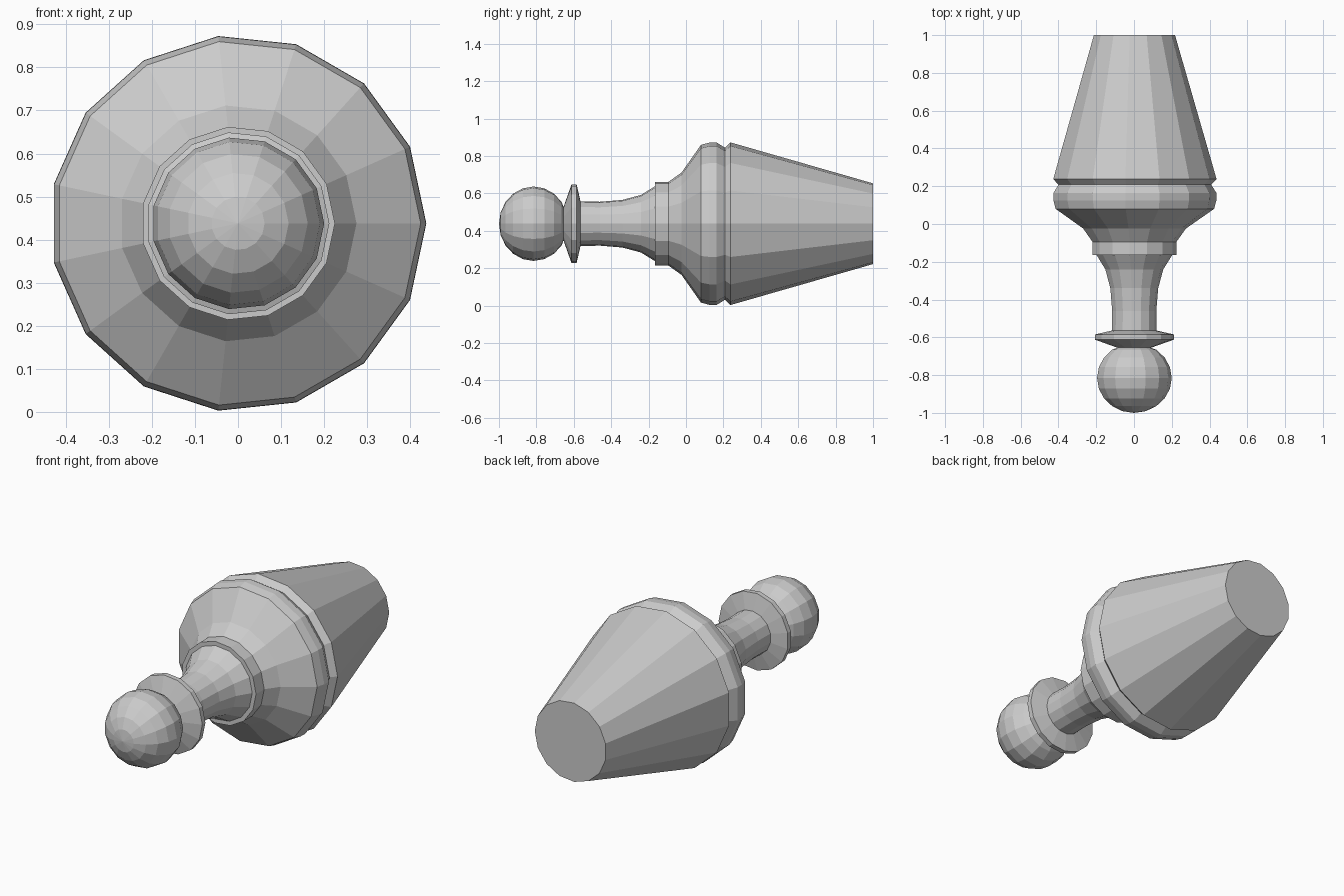
import bpy, bmesh
from math import sin, cos, pi, radians

if "Cube" in bpy.data.objects:
    bpy.data.objects.remove(bpy.data.objects["Cube"])

SIDES = 15
CENTRE_Z = 0.438


def lathe(name, profile, cap_end=False):
    """Revolve (y, radius) points about the y axis; radius 0 makes a pole."""
    bm = bmesh.new()
    rings = []
    for y, r in profile:
        count = SIDES if r > 0 else 1
        rings.append([bm.verts.new((r * cos(2 * pi * i / SIDES), y,
                                    CENTRE_Z + r * sin(2 * pi * i / SIDES)))
                      for i in range(count)])
    for a, b in zip(rings, rings[1:]):
        for i in range(SIDES):
            j = (i + 1) % SIDES
            if len(a) == 1:
                bm.faces.new((a[0], b[j], b[i]))
            else:
                bm.faces.new((a[i], a[j], b[j], b[i]))
    if cap_end:
        bm.faces.new(rings[-1])
    bmesh.ops.recalc_face_normals(bm, faces=bm.faces)
    mesh = bpy.data.meshes.new(name)
    bm.to_mesh(mesh)
    bm.free()
    obj = bpy.data.objects.new(name, mesh)
    bpy.context.collection.objects.link(obj)
    return obj


# Slightly flattened ball at the tip, ending at the neck
ball = [(-0.815 - 0.185 * cos(radians(a)), 0.2 * sin(radians(a)) if a else 0)
        for a in range(0, 145, 18)]
lathe("ball_tip", ball + [(-0.655, 0.09)])

# Thin flared disc behind the ball
lathe("collar_disc", [(-0.655, 0.09), (-0.612, 0.212), (-0.585, 0.212), (-0.564, 0.12)])

# Slender flaring stem
lathe("stem", [(-0.564, 0.12), (-0.46, 0.118), (-0.34, 0.128),
               (-0.24, 0.155), (-0.165, 0.202)])

# Stepped ring, bulging shoulder, groove and tapered back
lathe("tapered_body", [(-0.165, 0.202), (-0.165, 0.225), (-0.094, 0.225),
                       (-0.024, 0.275), (0.08, 0.424), (0.125, 0.436), (0.163, 0.437),
                       (0.208, 0.409), (0.238, 0.437), (1.0, 0.217)], cap_end=True)
